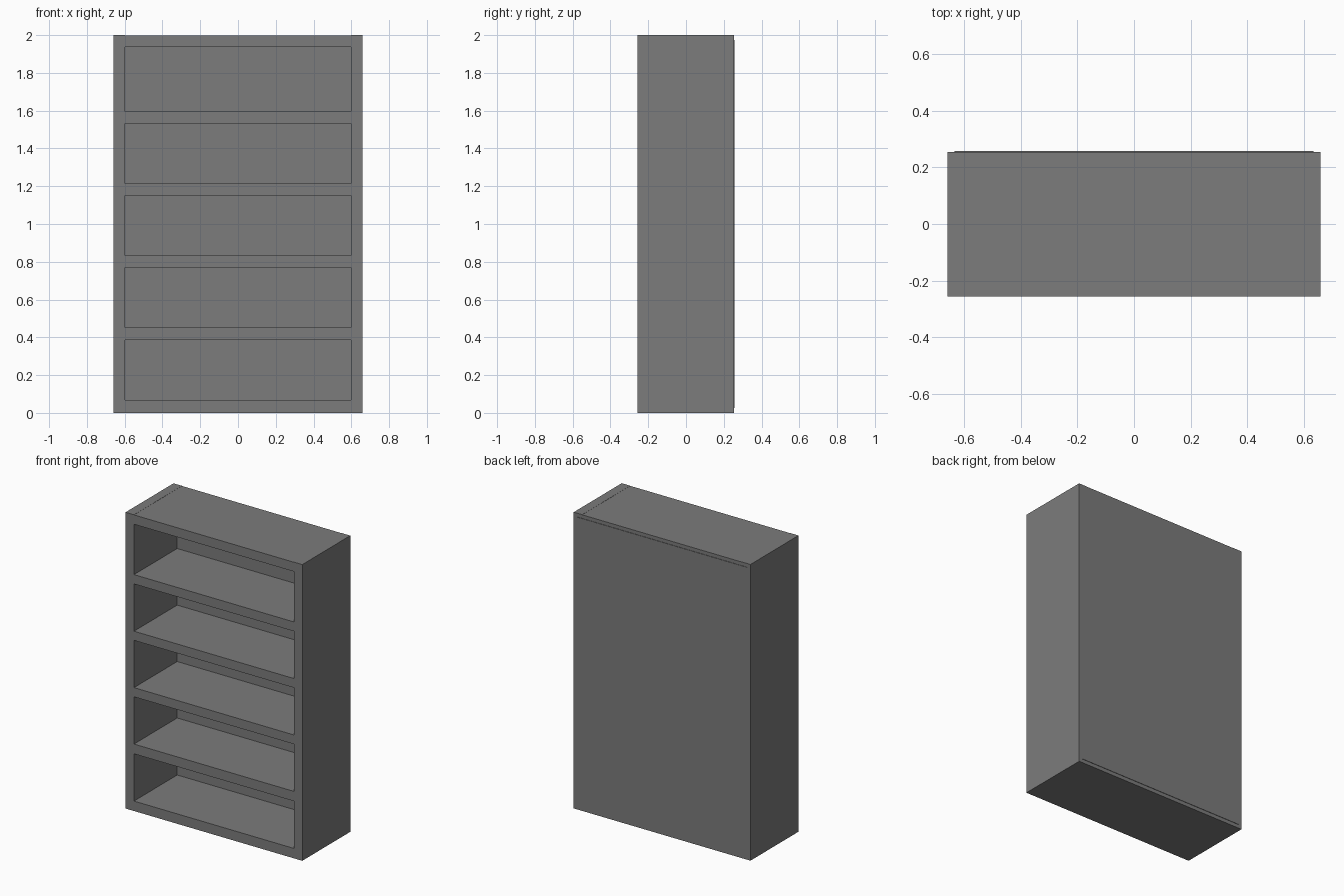
import bpy

# Remove the default cube
cube = bpy.data.objects.get("Cube")
if cube:
    bpy.data.objects.remove(cube, do_unlink=True)

# Single painted finish
GREY = (0.2, 0.2, 0.2, 1)
mat = bpy.data.materials.new("grey_paint")
mat.use_nodes = True
mat.diffuse_color = GREY
mat.node_tree.nodes["Principled BSDF"].inputs["Base Color"].default_value = GREY


def board(name, low, high):
    """Flat board spanning two opposite corners."""
    bpy.ops.mesh.primitive_cube_add(size=1)
    ob = bpy.context.object
    ob.name = name
    for v in ob.data.vertices:
        v.co = [b if c > 0 else a for c, a, b in zip(v.co, low, high)]
    ob.data.materials.append(mat)
    return ob


HALF_W, INNER_W = 0.66, 0.597
FRONT, BACK, INNER_BACK = -0.257, 0.255, 0.204
HEIGHT = 2.0

# Side panels
for side, name in ((-1, "right_side"), (1, "left_side")):
    x0, x1 = sorted((side * INNER_W, side * HALF_W))
    board(name, (x0, FRONT, 0), (x1, BACK, HEIGHT))

# Bottom, shelves and top, fitted between the sides
levels = {
    "bottom_board": (0, 0.067),
    "shelf_1": (0.386, 0.452),
    "shelf_2": (0.771, 0.833),
    "shelf_3": (1.152, 1.214),
    "shelf_4": (1.533, 1.596),
    "top_board": (1.936, HEIGHT - 0.001),
}
for name, (z0, z1) in levels.items():
    outer = name.endswith("board")
    board(name, (-INNER_W, FRONT, z0), (INNER_W, BACK if outer else INNER_BACK, z1))

# Back panel: fills the inside, with a thin lip lapping over the carcass
board("back_panel", (-INNER_W, INNER_BACK, 0.067), (INNER_W, BACK, 1.936))
board("back_panel_lip", (-0.635, BACK, 0.025), (0.635, 0.258, 1.975))
